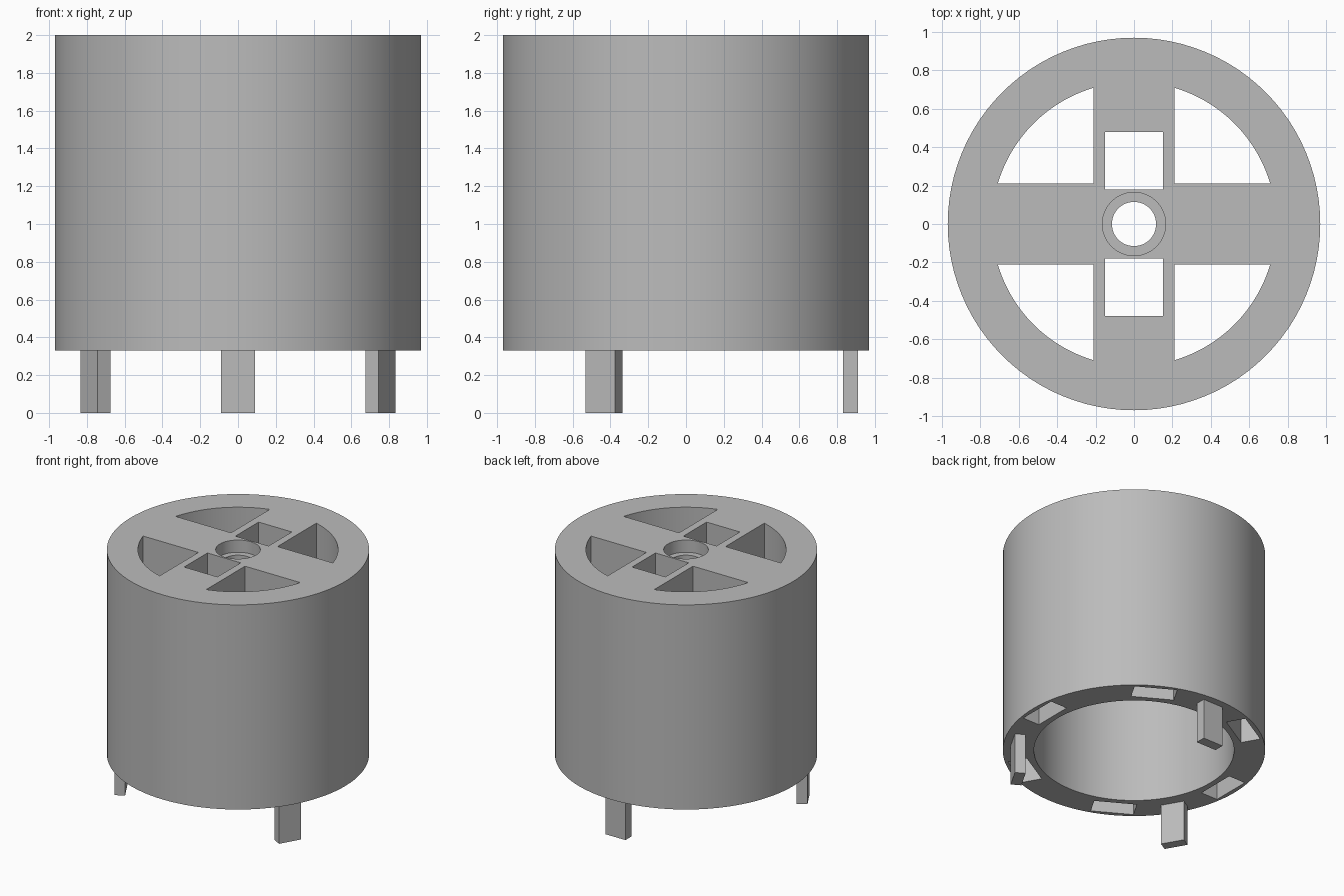
import bpy, bmesh, math
from mathutils import Matrix

if "Cube" in bpy.data.objects:
    bpy.data.objects.remove(bpy.data.objects["Cube"], do_unlink=True)

grey = bpy.data.materials.new("plain_grey")
grey.use_nodes = True
colour = (0.5, 0.5, 0.5, 1)
grey.diffuse_color = colour
grey.node_tree.nodes["Principled BSDF"].inputs["Base Color"].default_value = colour

BASE, TOP = 0.33, 2.0        # body bottom and top
OUTER, INNER = 0.97, 0.74    # shell radii
PLATE = 1.58                 # underside of the spokes
SEGMENTS = 96


def add_object(name, bm):
    bmesh.ops.recalc_face_normals(bm, faces=bm.faces)
    mesh = bpy.data.meshes.new(name)
    bm.to_mesh(mesh)
    bm.free()
    mesh.materials.append(grey)
    obj = bpy.data.objects.new(name, mesh)
    bpy.context.collection.objects.link(obj)
    return obj


def box(name, x, y, z, angle=0):
    """Box from (min, max) ranges, turned about the z axis."""
    bm = bmesh.new()
    centre = [(a + b) / 2 for a, b in (x, y, z)]
    size = [b - a for a, b in (x, y, z)]
    place = (Matrix.Rotation(math.radians(angle), 4, 'Z')
             @ Matrix.Translation(centre) @ Matrix.Diagonal((*size, 1)))
    bmesh.ops.create_cube(bm, size=1, matrix=place)
    return add_object(name, bm)


def cylinder(name, radius, low, high, segments=SEGMENTS):
    bm = bmesh.new()
    bmesh.ops.create_cone(bm, cap_ends=True, segments=segments, radius1=radius, radius2=radius,
                          depth=high - low, matrix=Matrix.Translation((0, 0, (low + high) / 2)))
    return add_object(name, bm)


def combine(target, tool, operation):
    mod = target.modifiers.new(tool.name, 'BOOLEAN')
    mod.operation, mod.solver, mod.object = operation, 'EXACT', tool
    bpy.context.view_layer.objects.active = target
    bpy.ops.object.modifier_apply(modifier=mod.name)
    bpy.data.objects.remove(tool, do_unlink=True)


# Hollow shell
body = cylinder("drum_body", OUTER, BASE, TOP)
combine(body, cylinder("bore", INNER, BASE - 0.1, TOP + 0.1), 'DIFFERENCE')

# Crossed spokes flush with the top
spokes = box("spokes", (-0.85, 0.85), (-0.21, 0.21), (PLATE, TOP))
combine(spokes, box("cross_spoke", (-0.21, 0.21), (-0.85, 0.85), (PLATE, TOP)), 'UNION')
combine(body, spokes, 'UNION')

# Shaft hole with a counterbore
combine(body, cylinder("shaft_hole", 0.115, PLATE - 0.1, TOP + 0.1, 48), 'DIFFERENCE')
combine(body, cylinder("counterbore", 0.165, TOP - 0.1, TOP + 0.1, 48), 'DIFFERENCE')

# Rectangular windows either side of the shaft
for angle in (0, 180):
    combine(body, box("window", (-0.15, 0.15), (0.18, 0.48), (PLATE - 0.1, TOP + 0.1), angle),
            'DIFFERENCE')

# Six pockets in the lower rim
for i in range(6):
    combine(body, box("pocket", (0.785, 0.935), (-0.16, 0.16), (BASE - 0.1, BASE + 0.33), i * 60),
            'DIFFERENCE')

# Three legs between the pockets
legs = [box(f"leg_{i + 1}", (0.83, 0.91), (-0.09, 0.09), (0, BASE), 90 + i * 120) for i in range(3)]

# Smooth round walls, sharp edges
bpy.ops.object.select_all(action='DESELECT')
body.select_set(True)
bpy.context.view_layer.objects.active = body
bpy.ops.object.shade_smooth_by_angle(angle=math.radians(30))
